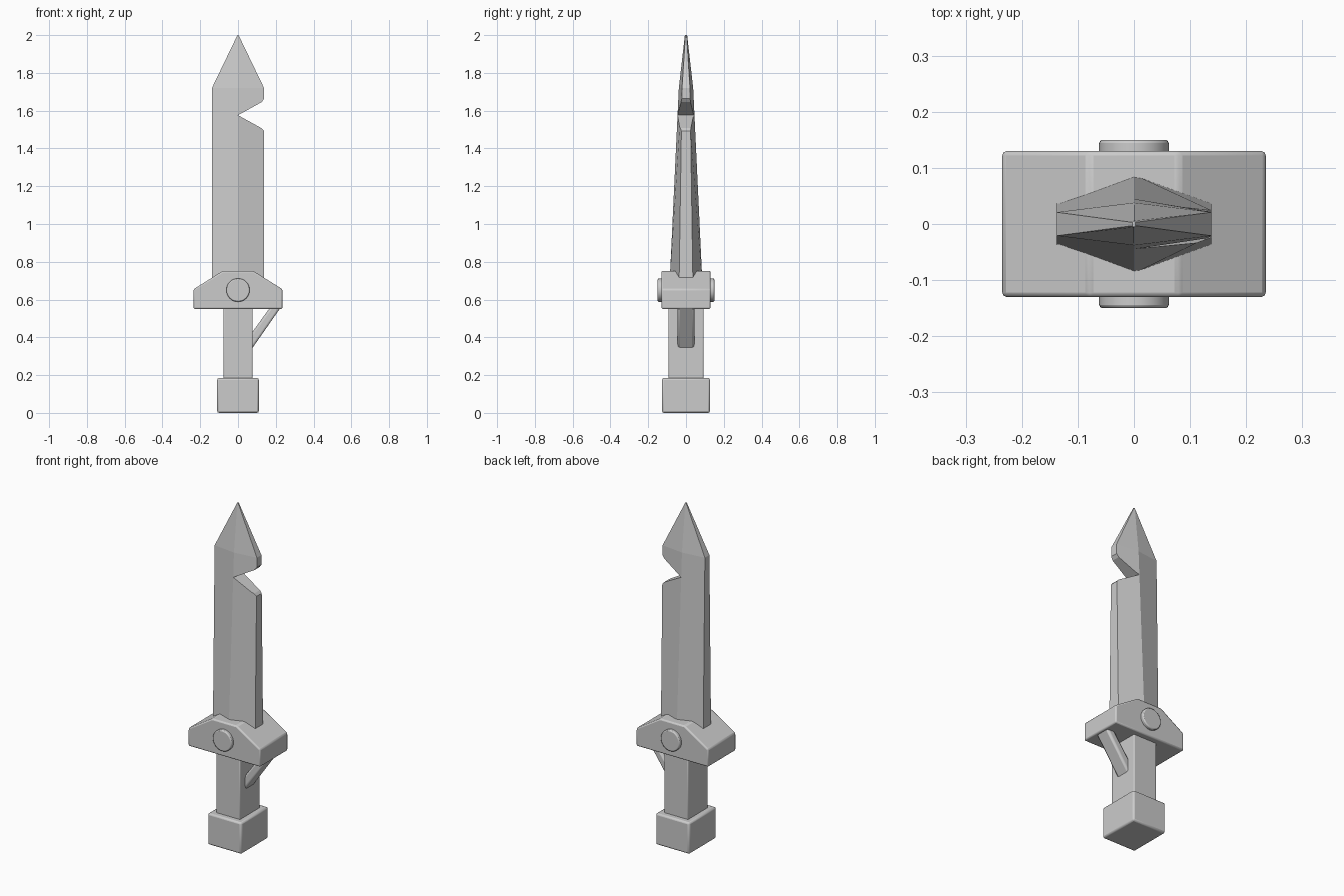
import bpy, bmesh, math

if "Cube" in bpy.data.objects:
    bpy.data.objects.remove(bpy.data.objects["Cube"])


def make_object(name, bm, bevel=0.0):
    bmesh.ops.recalc_face_normals(bm, faces=bm.faces)
    mesh = bpy.data.meshes.new(name)
    bm.to_mesh(mesh)
    bm.free()
    ob = bpy.data.objects.new(name, mesh)
    bpy.context.collection.objects.link(ob)
    if bevel:
        mod = ob.modifiers.new("soft_edges", "BEVEL")
        mod.width = bevel
        mod.segments = 2
        mod.limit_method = "ANGLE"
        mod.angle_limit = math.radians(25)
    return ob


def loft(name, rings, bevel=0.0):
    bm = bmesh.new()
    loops = [[bm.verts.new(p) for p in ring] for ring in rings]
    n = len(loops[0])
    for a, b in zip(loops, loops[1:]):
        for i in range(n):
            j = (i + 1) % n
            bm.faces.new((a[i], a[j], b[j], b[i]))
    bm.faces.new(loops[0])
    bm.faces.new(loops[-1])
    return make_object(name, bm, bevel)


def plate(name, profile, half_depth, bevel=0.0):
    # Front-view (x, z) outline extruded evenly along y
    return loft(name, [[(x, y, z) for x, z in profile]
                       for y in (-half_depth, half_depth)], bevel)


def box(name, hx, hy, z0, z1, bevel):
    return plate(name, [(-hx, z0), (hx, z0), (hx, z1), (-hx, z1)], hy, bevel)


# Handle
box("pommel", 0.11, 0.127, 0.0, 0.185, 0.01)
box("grip", 0.078, 0.093, 0.15, 0.58, 0.006)

# Guard with sloped shoulders
plate("guard", [(-0.235, 0.55), (0.235, 0.55), (0.235, 0.655),
                (0.08, 0.752), (-0.08, 0.752), (-0.235, 0.655)], 0.13, 0.008)

# Round rivet showing on both faces of the guard
rivet = [(0.062 * math.cos(a), 0.65 + 0.062 * math.sin(a))
         for a in (math.tau * i / 32 for i in range(32))]
plate("guard_rivet", rivet, 0.15, 0.006)

# Slanted finger brace under the guard
plate("finger_brace", [(0.05, 0.306), (0.238, 0.575), (0.182, 0.575),
                       (0.05, 0.392)], 0.045, 0.012)

# Tapered blade: (z, half width, edge half thickness, ridge half thickness)
sections = [(0.66, 0.138, 0.037, 0.088), (1.72, 0.138, 0.021, 0.038),
            (2.0, 0.003, 0.003, 0.006)]
blade = loft("blade", [[(-w, -e, z), (0, -r, z), (w, -e, z),
                        (w, e, z), (0, r, z), (-w, e, z)]
                       for z, w, e, r in sections])

# V notch in the right edge
notch = plate("notch_cutter", [(0.0, 1.576), (0.125, 1.507), (0.15, 1.48),
                               (0.3, 1.48), (0.3, 1.68), (0.15, 1.68),
                               (0.125, 1.645)], 0.2)
notch.hide_render = True
notch.hide_viewport = True
notch.display_type = "WIRE"
cut = blade.modifiers.new("notch", "BOOLEAN")
cut.operation = "DIFFERENCE"
cut.solver = "EXACT"
cut.object = notch

# Smooth only the soft bevels, keep hard edges
for ob in bpy.context.scene.objects:
    if ob.name not in ("blade", "notch_cutter"):
        bpy.ops.object.select_all(action="DESELECT")
        ob.select_set(True)
        bpy.context.view_layer.objects.active = ob
        bpy.ops.object.shade_smooth_by_angle(angle=math.radians(30))
